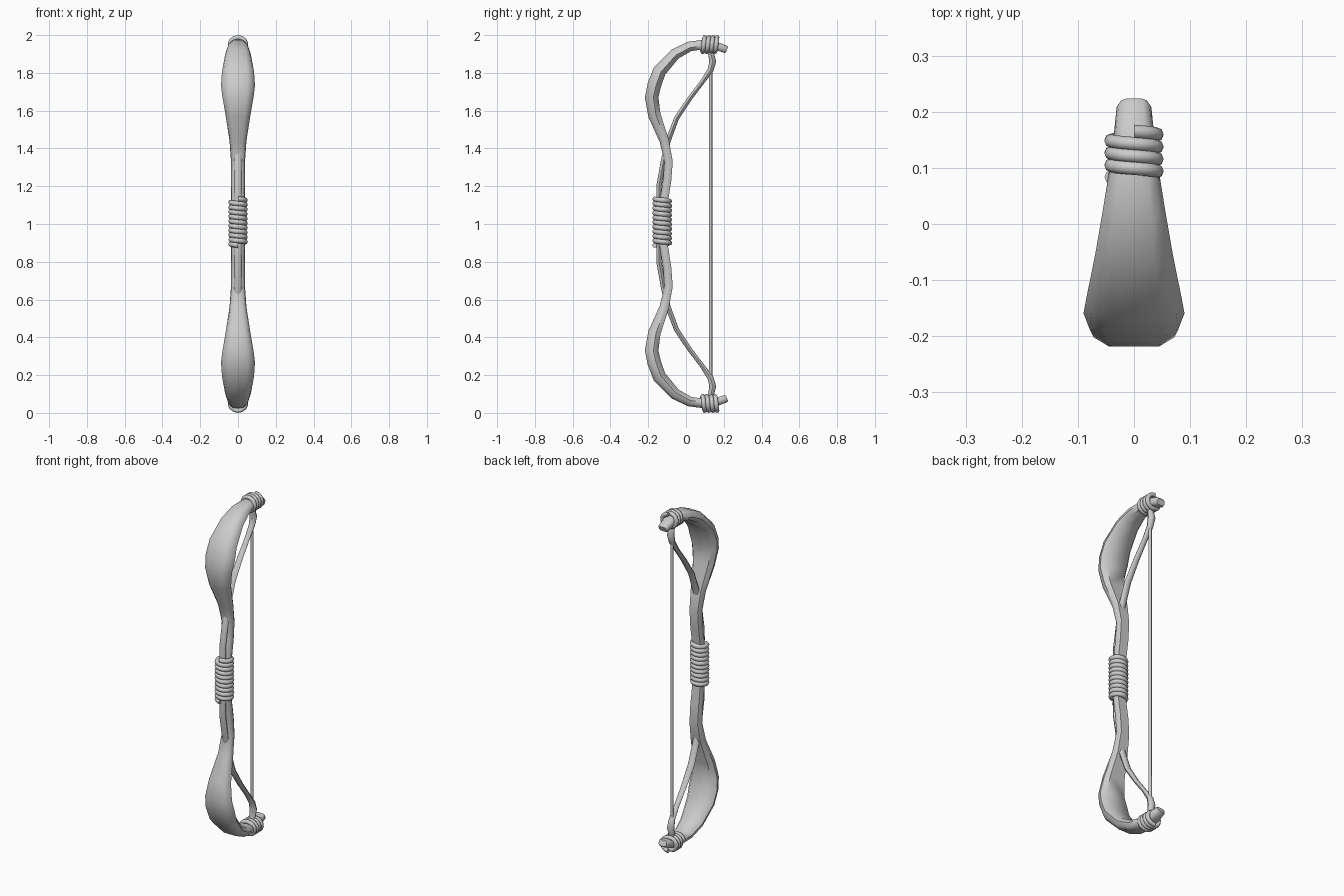
import bpy, math
from mathutils import Vector

if "Cube" in bpy.data.objects:
    bpy.data.objects.remove(bpy.data.objects["Cube"])

grey = bpy.data.materials.new("plain_grey")
grey.use_nodes = True
grey.diffuse_color = (0.6, 0.6, 0.6, 1)
grey.node_tree.nodes["Principled BSDF"].inputs["Base Color"].default_value = (0.6, 0.6, 0.6, 1)


def loft(name, rings, mirrored=False, cap_start=True):
    """Skin a list of point rings; the object's origin is the bow's middle."""
    n = len(rings[0])
    verts = [p for ring in rings for p in ring]
    faces = [(i * n + j, i * n + (j + 1) % n, (i + 1) * n + (j + 1) % n, (i + 1) * n + j)
             for i in range(len(rings) - 1) for j in range(n)]
    faces.append(tuple(range(len(verts) - n, len(verts))))
    if cap_start:
        faces.append(tuple(reversed(range(n))))
    mesh = bpy.data.meshes.new(name)
    mesh.from_pydata(verts, [], faces)
    mesh.materials.append(grey)
    obj = bpy.data.objects.new(name, mesh)
    bpy.context.collection.objects.link(obj)
    obj.location.z = 1
    if mirrored:
        mod = obj.modifiers.new("mirror", "MIRROR")
        mod.use_axis = (False, False, True)
    bpy.ops.object.select_all(action="DESELECT")
    obj.select_set(True)
    bpy.context.view_layer.objects.active = obj
    bpy.ops.object.mode_set(mode="EDIT")
    bpy.ops.mesh.select_all(action="SELECT")
    bpy.ops.mesh.normals_make_consistent(inside=False)
    bpy.ops.object.mode_set(mode="OBJECT")
    bpy.ops.object.shade_smooth_by_angle(angle=math.radians(50))
    return obj


def sweep(path, section):
    """Rings along a path of (y, z, half width, half thickness) in the side plane."""
    rings = []
    for i, (y, z, w, t) in enumerate(path):
        a, b = path[max(i - 1, 0)], path[min(i + 1, len(path) - 1)]
        out = Vector((0, a[1] - b[1], b[0] - a[0])).normalized()
        rings.append([Vector((u * w, y, z)) + out * (v * t) for u, v in section])
    return rings


def round_section(n):
    return [(math.cos(2 * math.pi * k / n), math.sin(2 * math.pi * k / n)) for k in range(n)]


def coil(centre, axis, side, up, radii, length, turns, thick):
    """Rings of a round cord wound around an axis."""
    steps = 14
    rings = []
    for i in range(int(turns * steps) + 1):
        a = 2 * math.pi * i / steps
        radial = side * math.sin(a) + up * math.cos(a)
        p = (centre + side * radii[0] * math.sin(a) + up * radii[1] * math.cos(a)
             + axis * length * (0.5 - i / (turns * steps)))
        rings.append([p + radial * (thick * u) + axis * (thick * v) for u, v in round_section(8)])
    return rings


X, Y, Z = Vector((1, 0, 0)), Vector((0, 1, 0)), Vector((0, 0, 1))

# Bow limbs: rounded front, flatter back, from the grip out to the tip
half = [(0.55, 1), (0.88, 0.55), (1, -0.25), (0.72, -1)]
limb_section = half + [(-u, v) for u, v in reversed(half)]
limb_path = [
    (-0.125, 0.0, 0.036, 0.022), (-0.12, 0.1, 0.036, 0.022), (-0.10, 0.23, 0.037, 0.022),
    (-0.092, 0.33, 0.037, 0.022), (-0.115, 0.44, 0.045, 0.025), (-0.167, 0.575, 0.066, 0.033),
    (-0.182, 0.67, 0.082, 0.036), (-0.168, 0.735, 0.09, 0.036), (-0.14, 0.81, 0.085, 0.036),
    (-0.058, 0.9, 0.069, 0.03), (0.02, 0.94, 0.056, 0.026), (0.09, 0.95, 0.045, 0.025),
    (0.16, 0.943, 0.036, 0.022), (0.21, 0.925, 0.031, 0.02), (0.217, 0.922, 0.026, 0.016)]
loft("bow_limbs", sweep(limb_path, limb_section), True, False)

# Support cords threaded through the limbs from grip to string ends
cord_path = [
    (-0.142, 0.1, 0.02, 0.014), (-0.143, 0.2, 0.02, 0.014), (-0.12, 0.33, 0.02, 0.014),
    (-0.095, 0.44, 0.021, 0.014), (-0.05, 0.56, 0.021, 0.013), (0.02, 0.665, 0.018, 0.012),
    (0.085, 0.75, 0.016, 0.012), (0.13, 0.815, 0.018, 0.016), (0.142, 0.86, 0.022, 0.018),
    (0.133, 0.9, 0.018, 0.016), (0.125, 0.93, 0.016, 0.014)]
loft("support_cords", sweep(cord_path, round_section(8)), True)

# Bowstring
string_path = [(0.13, -0.92, 0.009, 0.009), (0.13, 0.92, 0.009, 0.009)]
loft("bowstring", sweep(string_path, round_section(8)))

# Cord wraps on the grip and both tips
loft("grip_wrap", coil(Vector((0, -0.126, 0.01)), Z, X, -Y, (0.039, 0.039), 0.245, 10, 0.0135))
loft("tip_wraps", coil(Vector((0, 0.124, 0.95)), Y, X, Z, (0.042, 0.038), 0.082, 3.75, 0.012), True)
